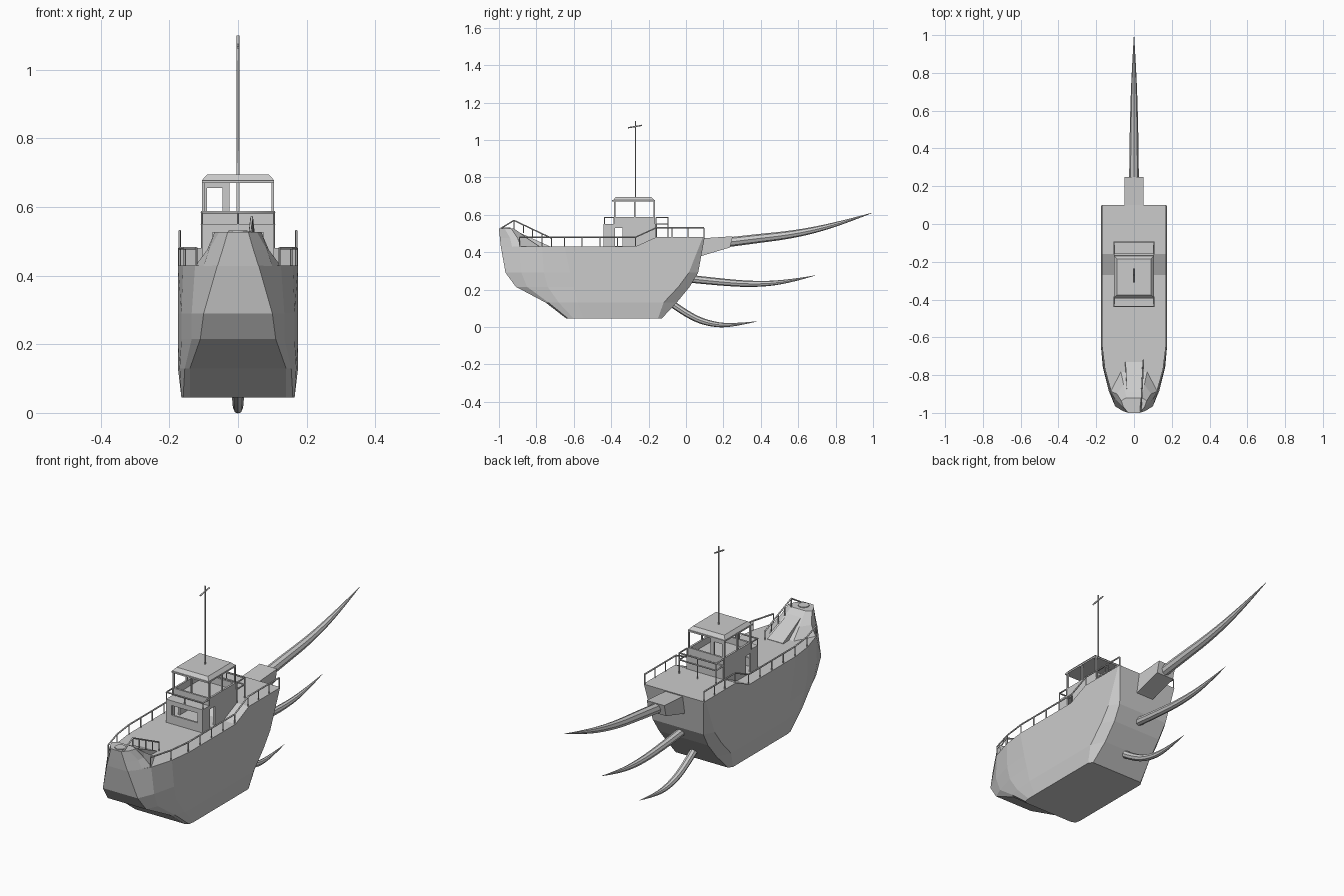
import bpy, bmesh
from mathutils import Vector

old = bpy.data.objects.get("Cube")
if old:
    bpy.data.objects.remove(old, do_unlink=True)

grey = bpy.data.materials.new("plain_grey")
grey.use_nodes = True
COLOUR = (0.6, 0.6, 0.6, 1)
grey.diffuse_color = COLOUR
grey.node_tree.nodes["Principled BSDF"].inputs["Base Color"].default_value = COLOUR


def mesh_object(name, bm):
    bmesh.ops.recalc_face_normals(bm, faces=bm.faces)
    mesh = bpy.data.meshes.new(name)
    bm.to_mesh(mesh)
    bm.free()
    mesh.materials.append(grey)
    obj = bpy.data.objects.new(name, mesh)
    bpy.context.collection.objects.link(obj)
    return obj


def loft(name, levels):
    """Skin mirrored half outlines stacked from bottom to top, with both ends closed."""
    bm = bmesh.new()
    sides = [[[bm.verts.new((s * x, y, z)) for x, y, z in level] for level in levels]
             for s in (-1, 1)]
    count = len(levels[0])
    for rows in sides:
        for low, high in zip(rows, rows[1:]):
            for i in range(count - 1):
                bm.faces.new((low[i], low[i + 1], high[i + 1], high[i]))
    left, right = sides
    for end in (0, count - 1):
        for k in range(len(levels) - 1):
            bm.faces.new((left[k][end], right[k][end], right[k + 1][end], left[k + 1][end]))
    for k in (0, -1):
        for i in range(count - 1):
            bm.faces.new((left[k][i], right[k][i], right[k][i + 1], left[k][i + 1]))
    return mesh_object(name, bm)


def box(name, x, y, z, inset=0):
    """Box from three ranges; inset narrows the top."""
    bm = bmesh.new()
    bmesh.ops.create_cube(bm, size=1)
    for v in bm.verts:
        shrink = inset if v.co.z > 0 else 0
        v.co = [r[1] - s if c > 0 else r[0] + s
                for r, c, s in zip((x, y, z), v.co, (shrink, shrink, 0))]
    return mesh_object(name, bm)


def cut(obj, *ranges):
    """Subtract box-shaped openings from a part."""
    for opening in ranges:
        cutter = box("cutter", *opening)
        cutter.hide_render = True
        mod = obj.modifiers.new("opening", 'BOOLEAN')
        mod.operation, mod.solver, mod.object = 'DIFFERENCE', 'EXACT', cutter
        bpy.context.view_layer.objects.active = obj
        bpy.ops.object.modifier_apply(modifier=mod.name)
        bpy.data.objects.remove(cutter, do_unlink=True)


def tube(name, points, radius, taper=None, sides=1, smooth=False):
    """Swept round bar; taper gives relative radius at each point."""
    curve = bpy.data.curves.new(name, 'CURVE')
    curve.dimensions = '3D'
    curve.bevel_depth, curve.bevel_resolution = radius, sides
    curve.use_fill_caps = True
    spline = curve.splines.new('NURBS' if smooth else 'POLY')
    spline.points.add(len(points) - 1)
    for i, p in enumerate(points):
        spline.points[i].co = (*p, 1)
        spline.points[i].radius = taper[i] if taper else 1
    if smooth:
        spline.use_endpoint_u = True
        spline.order_u = 3
        spline.resolution_u = 5
    curve.materials.append(grey)
    obj = bpy.data.objects.new(name, curve)
    bpy.context.collection.objects.link(obj)
    bpy.ops.object.select_all(action='DESELECT')
    obj.select_set(True)
    bpy.context.view_layer.objects.active = obj
    bpy.ops.object.convert(target='MESH')
    if smooth:
        bpy.ops.object.shade_smooth_by_angle()


def railing(name, points, height, spacing=0.09):
    """Handrail above a floor path, with evenly spaced posts."""
    lift = Vector((0, 0, height))
    path = [Vector(p) for p in points]
    tube(name, [p + lift for p in path], 0.004)
    for a, b in zip(path, path[1:]):
        steps = max(1, round((b - a).length / spacing))
        for i in range(steps + 1):
            foot = a.lerp(b, i / steps)
            tube(name + "_post", [foot, foot + lift], 0.003)


# Hull: height, four bow points, stern position, stern half width, corner depth
HULL = [
    (0.045, [(.14, -.64), (.16, -.63), (.165, -.6), (.165, -.55)], -.13, .15, .02),
    (0.13, [(.14, -.75), (.155, -.735), (.17, -.68), (.175, -.58)], -.05, .14, .07),
    (0.215, [(.11, -.91), (.135, -.85), (.165, -.74), (.175, -.6)], .02, .14, .06),
    (0.29, [(.1, -.965), (.135, -.88), (.165, -.76), (.175, -.62)], .065, .145, .05),
    (0.43, [(.06, -.99), (.125, -.89), (.16, -.77), (.175, -.65)], .1, .172, .01),
]
levels = []
for z, bow, stern, half, corner in HULL:
    aft = 0.05 if z > 0.4 else 0     # raised after deck
    side = bow[-1][0]
    levels.append([(x, y, z) for x, y in bow] + [
        (side, -.27, z), (side, -.16, z + aft),
        (side, stern - corner, z + aft), (half, stern, z + aft)])
loft("hull", levels)

# Raised bow head with a sloping walkway back to the deck
loft("bow_head", [
    [(.06, -.99, .428), (.1, -.93, .428), (.125, -.885, .428), (.07, -.78, .428)],
    [(.045, -.995, .475), (.085, -.94, .475), (.09, -.9, .475), (.055, -.85, .475)],
    [(.03, -1, .527), (.055, -.97, .527), (.068, -.935, .527), (.04, -.92, .527)]])
loft("bow_walkway", [
    [(.04, -.94, .428), (.05, -.73, .428)],
    [(.035, -.94, .527), (.045, -.73, .432)]])
tube("bow_ring", [(0, -.965, .52), (0, -.965, .531)], .027, sides=4)

# Deck railings
for s in (-1, 1):
    bow_edge = [(s * x * .97, y, .43) for x, y in HULL[-1][1][1:]]
    railing("fore_rail", bow_edge + [(s * .17, -.27, .43), (s * .17, -.16, .48),
                                     (s * .17, .095, .48)], .05)
railing("walkway_rail", [(.04, -.92, .525), (.05, -.72, .43)], .045, .06)
tube("walkway_rail_end", [(.035, -.99, .527), (.04, -.92, .57)], .004)

# Lower cabin with front window and side doors
W = .105
cabin = box("cabin", (-W, W), (-.44, -.155), (.425, .55))
cut(cabin, ((-.095, .095), (-.43, -.165), (.432, .542)),
    ((-.075, .075), (-.46, -.42), (.475, .525)),
    ((-.2, .2), (-.38, -.34), (.432, .53)))

# Open wheelhouse
parapet = box("wheelhouse_parapet", (-W, W), (-.385, -.165), (.55, .587))
cut(parapet, ((-.095, .095), (-.375, -.175), (.552, .6)))
for x in (-.101, .101):
    for y in (-.381, -.275, -.169):
        box("wheelhouse_post", (x - .004, x + .004), (y - .004, y + .004), (.58, .675))
box("front_window_post", (-.004, .004), (-.385, -.377), (.58, .675))
aft_wall = box("wheelhouse_aft_wall", (-W, -.025), (-.175, -.167), (.58, .675))
cut(aft_wall, ((-.09, -.045), (-.2, -.15), (.587, .655)))
box("roof_slab", (-W, W), (-.395, -.165), (.67, .678))
box("roof_top", (-W, W), (-.39, -.17), (.678, .695), inset=.015)

# Balcony railings before and behind the wheelhouse
railing("fore_balcony_rail", [(-W, -.385, .55), (-W, -.437, .55),
                              (W, -.437, .55), (W, -.385, .55)], .035)
for height in (.07, .105):
    railing("aft_balcony_rail", [(-W, -.16, .48), (-W, -.095, .48),
                                 (W, -.095, .48), (W, -.16, .48)], height)

# Mast and crossbar
tube("mast", [(0, -.27, .69), (0, -.27, 1.1)], .004)
tube("crossbar", [(0, -.31, 1.065), (0, -.235, 1.078)], .004)

# Stern block and the three tapering tusks
loft("stern_block", [
    [(.05, .07, .375), (.05, .1, .385), (.05, .235, .425)],
    [(.05, .07, .475), (.05, .1, .475), (.05, .25, .485)]])


def tusk(name, points, radius):
    taper = (1, .95, .8, .5, .04)
    tube(name, [(0, y, z) for y, z in points], radius, taper, sides=2, smooth=True)


tusk("upper_tusk", [(.2, .45), (.36, .47), (.58, .495), (.8, .545), (.995, .61)], .026)
tusk("middle_tusk", [(.0, .26), (.15, .243), (.36, .227), (.54, .24), (.69, .275)], .021)
tusk("lower_tusk", [(-.09, .135), (.02, .055), (.14, .013), (.25, .008), (.38, .03)], .019)
